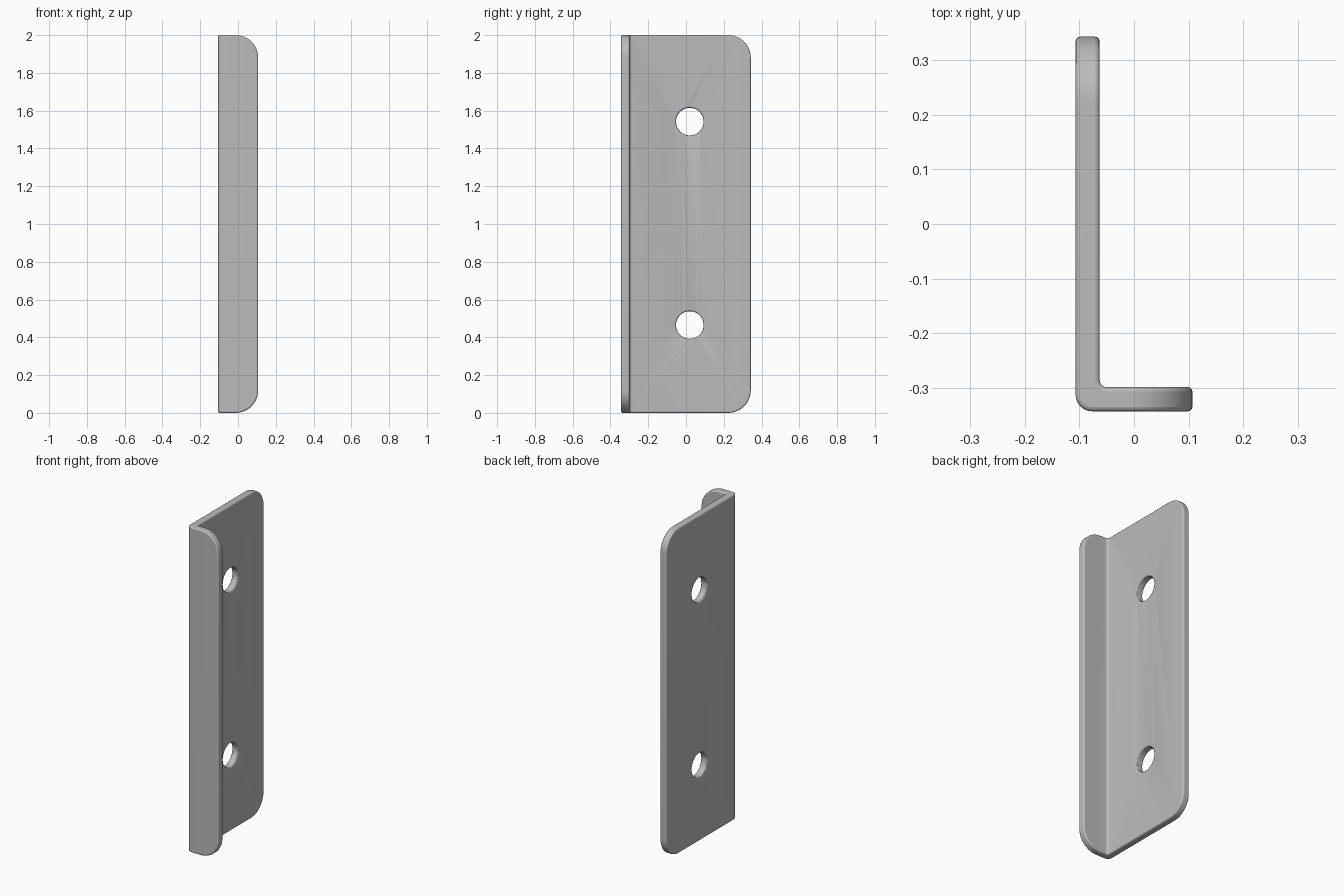
import bpy, bmesh, math
from mathutils import Vector

if "Cube" in bpy.data.objects:
    bpy.data.objects.remove(bpy.data.objects["Cube"])

HX, HY, T, H = 0.107, 0.343, 0.044, 2.0   # half width, half depth, sheet thickness, height

steel = bpy.data.materials.new("grey steel")
steel.use_nodes = True
steel.diffuse_color = (0.5, 0.5, 0.5, 1)
steel.node_tree.nodes["Principled BSDF"].inputs["Base Color"].default_value = (0.5, 0.5, 0.5, 1)


def round_edges(bm, test, radius, segments):
    """Round every edge whose two ends satisfy the test."""
    edges = [e for e in bm.edges if test(e.verts[0].co, e.verts[1].co)]
    bmesh.ops.bevel(bm, geom=edges, offset=radius, offset_type='OFFSET',
                    segments=segments, profile=0.5, affect='EDGES', clamp_overlap=False)


def along_z(x, y):
    return lambda a, b: all(abs(p.x - x) < 1e-4 and abs(p.y - y) < 1e-4 for p in (a, b))


# L-shaped sheet extruded upward
profile = [(-HX, -HY), (HX, -HY), (HX, T - HY), (T - HX, T - HY), (T - HX, HY), (-HX, HY)]
bm = bmesh.new()
base = bm.faces.new([bm.verts.new((x, y, 0)) for x, y in profile])
top = bmesh.ops.extrude_face_region(bm, geom=[base])
bmesh.ops.translate(bm, vec=(0, 0, H), verts=[v for v in top["geom"] if isinstance(v, bmesh.types.BMVert)])
bmesh.ops.recalc_face_normals(bm, faces=bm.faces)

# Rounded free corners of both legs
def free_corner(a, b):
    at_end = abs(a.z - b.z) < 1e-4
    wide = all(abs(p.y - HY) < 1e-4 for p in (a, b))
    narrow = all(abs(p.x - HX) < 1e-4 for p in (a, b))
    return at_end and (wide or narrow)

round_edges(bm, free_corner, 0.12, 12)

# Bend, outside and inside
round_edges(bm, along_z(-HX, -HY), 0.03, 6)
round_edges(bm, along_z(T - HX, T - HY), 0.014, 5)

mesh = bpy.data.meshes.new("angle_bracket")
bm.to_mesh(mesh)
bm.free()
bracket = bpy.data.objects.new("angle_bracket", mesh)
bpy.context.collection.objects.link(bracket)
mesh.materials.append(steel)

# Screw holes through the wide leg
for name, z in (("lower", 0.465), ("upper", 1.542)):
    bpy.ops.mesh.primitive_cylinder_add(vertices=48, radius=0.073, depth=0.2,
                                        location=(T / 2 - HX, 0.02, z),
                                        rotation=(0, math.pi / 2, 0))
    cutter = bpy.context.object
    cutter.name = name + "_hole_cutter"
    cutter.data.materials.append(steel)
    cutter.hide_render = True
    cutter.hide_set(True)
    cut = bracket.modifiers.new(name + " hole", 'BOOLEAN')
    cut.operation = 'DIFFERENCE'
    cut.solver = 'EXACT'
    cut.object = cutter

# Softened rims
rim = bracket.modifiers.new("rim rounding", 'BEVEL')
rim.width = 0.008
rim.segments = 3
rim.limit_method = 'ANGLE'
rim.angle_limit = math.radians(50)
rim.use_clamp_overlap = False

bpy.ops.object.select_all(action='DESELECT')
bpy.context.view_layer.objects.active = bracket
bracket.select_set(True)
bpy.ops.object.shade_smooth_by_angle(angle=math.radians(35))
